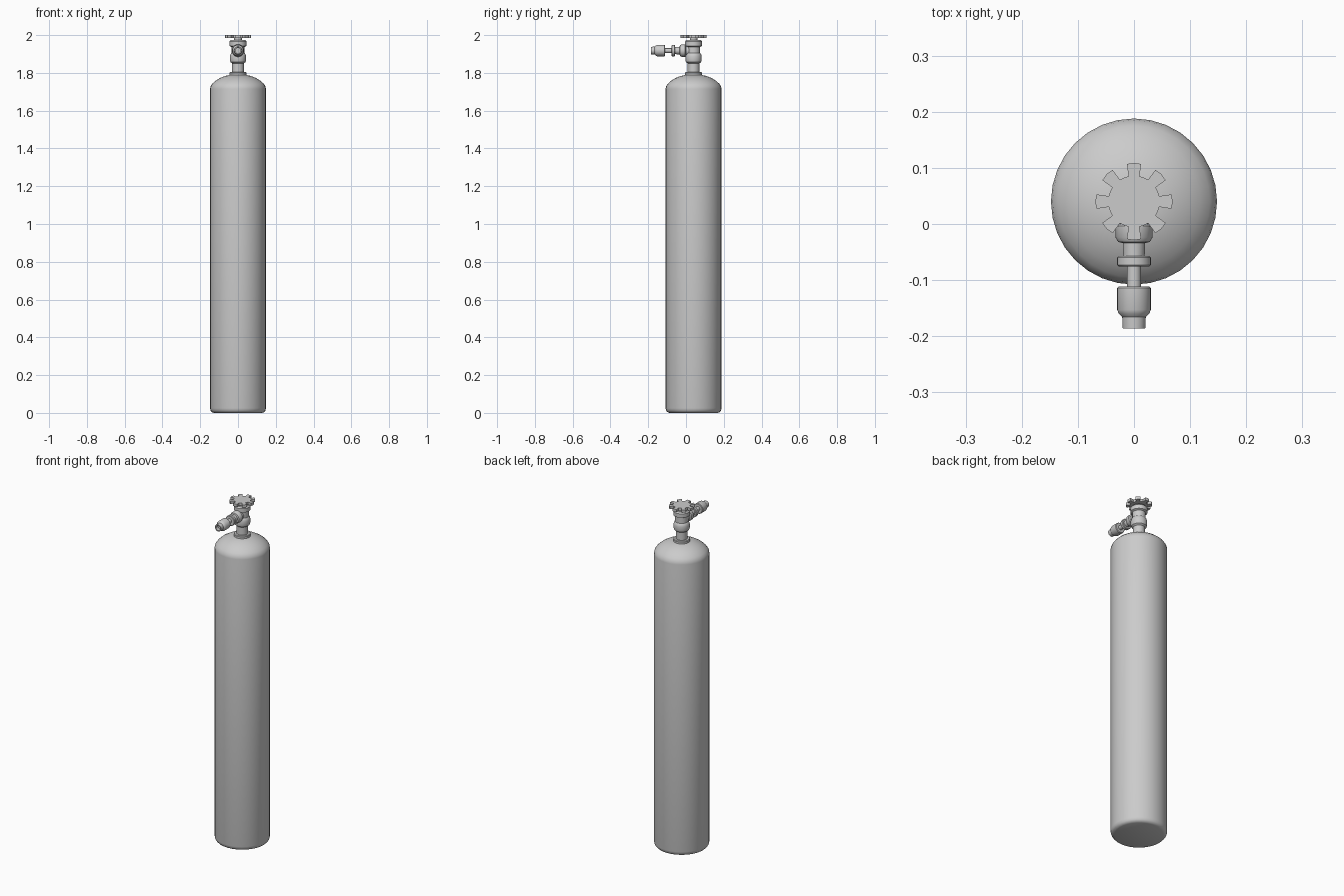
import bpy, bmesh, math
from mathutils import Matrix

if "Cube" in bpy.data.objects:
    bpy.data.objects.remove(bpy.data.objects["Cube"])

CY = 0.04      # y of the tank axis
OUT_Z = 1.918  # height of the outlet axis


def finish(name, bm, angle=35):
    bmesh.ops.remove_doubles(bm, verts=bm.verts, dist=1e-5)
    bmesh.ops.recalc_face_normals(bm, faces=bm.faces)
    mesh = bpy.data.meshes.new(name)
    bm.to_mesh(mesh)
    bm.free()
    obj = bpy.data.objects.new(name, mesh)
    bpy.context.collection.objects.link(obj)
    bpy.ops.object.select_all(action='DESELECT')
    obj.select_set(True)
    bpy.context.view_layer.objects.active = obj
    bpy.ops.object.shade_smooth_by_angle(angle=math.radians(angle))
    return obj


def lathe(name, profile, matrix, sides=32, angle=35):
    """Revolve (radius, height) points about z, then place with matrix."""
    bm = bmesh.new()
    verts = [bm.verts.new((r, 0, h)) for r, h in profile]
    edges = [bm.edges.new(p) for p in zip(verts, verts[1:])]
    bmesh.ops.spin(bm, geom=verts + edges, cent=(0, 0, 0), axis=(0, 0, 1),
                   angle=math.tau, steps=sides, use_merge=True)
    bmesh.ops.transform(bm, matrix=matrix, verts=bm.verts)
    return finish(name, bm, angle)


upright = Matrix.Translation((0, CY, 0))
# local +z of the outlet runs towards the front (-y)
forward = Matrix.Translation((0, 0, OUT_Z)) @ Matrix.Rotation(math.pi / 2, 4, 'X')

# Tank with rounded base edge and domed shoulder
lathe("tank", [(0, 0), (0.128, 0), (0.138, 0.004), (0.145, 0.012), (0.148, 0.025),
               (0.148, 1.715), (0.145, 1.73), (0.135, 1.744), (0.118, 1.759),
               (0.095, 1.773), (0.07, 1.783), (0.045, 1.789), (0, 1.791)], upright)

# Neck ring
lathe("neck_ring", [(0, 1.78), (0.045, 1.78), (0.045, 1.80), (0.042, 1.804),
                    (0, 1.804)], upright)

# Valve body with lower bulge and upper collar
lathe("valve_body", [(0, 1.80), (0.031, 1.80), (0.031, 1.85), (0.04, 1.857),
                     (0.043, 1.867), (0.043, 1.888), (0.04, 1.899), (0.035, 1.905),
                     (0.035, 1.938), (0.045, 1.943), (0.045, 1.966),
                     (0.038, 1.974), (0, 1.974)], upright)

# Handwheel spindle
lathe("spindle", [(0, 1.97), (0.02, 1.97), (0.02, 1.988), (0, 1.988)], upright)

# Outlet arm: flange, tube, nut and thin pipe
lathe("outlet_arm", [(0, -0.035), (0.026, -0.035), (0.026, 0), (0.033, 0.004),
                     (0.033, 0.024), (0.028, 0.032), (0.020, 0.034), (0.019, 0.057),
                     (0.027, 0.057), (0.03, 0.060), (0.03, 0.073), (0.027, 0.076),
                     (0.0125, 0.076), (0.0125, 0.114), (0, 0.114)], forward)

# Hose connector with an open end
lathe("outlet_connector", [(0, 0.111), (0.027, 0.111), (0.03, 0.114), (0.03, 0.153),
                           (0.027, 0.160), (0.021, 0.166), (0.020, 0.186),
                           (0.014, 0.186), (0.014, 0.165), (0, 0.165)], forward)

# Handwheel: disc with eight flared teeth
bm = bmesh.new()
outline = []
for i in range(8):
    a = i * math.tau / 8
    for r, da in ((0.046, -0.21), (0.068, -0.19), (0.069, 0),
                  (0.068, 0.19), (0.046, 0.21), (0.046, math.pi / 8)):
        outline.append(bm.verts.new((r * math.cos(a + da), CY + r * math.sin(a + da), 1.984)))
base = bm.faces.new(outline)
top = bmesh.ops.extrude_face_region(bm, geom=[base], use_keep_orig=True)["geom"]
bmesh.ops.translate(bm, vec=(0, 0, 0.016),
                    verts=[g for g in top if isinstance(g, bmesh.types.BMVert)])
finish("handwheel", bm, 30)
